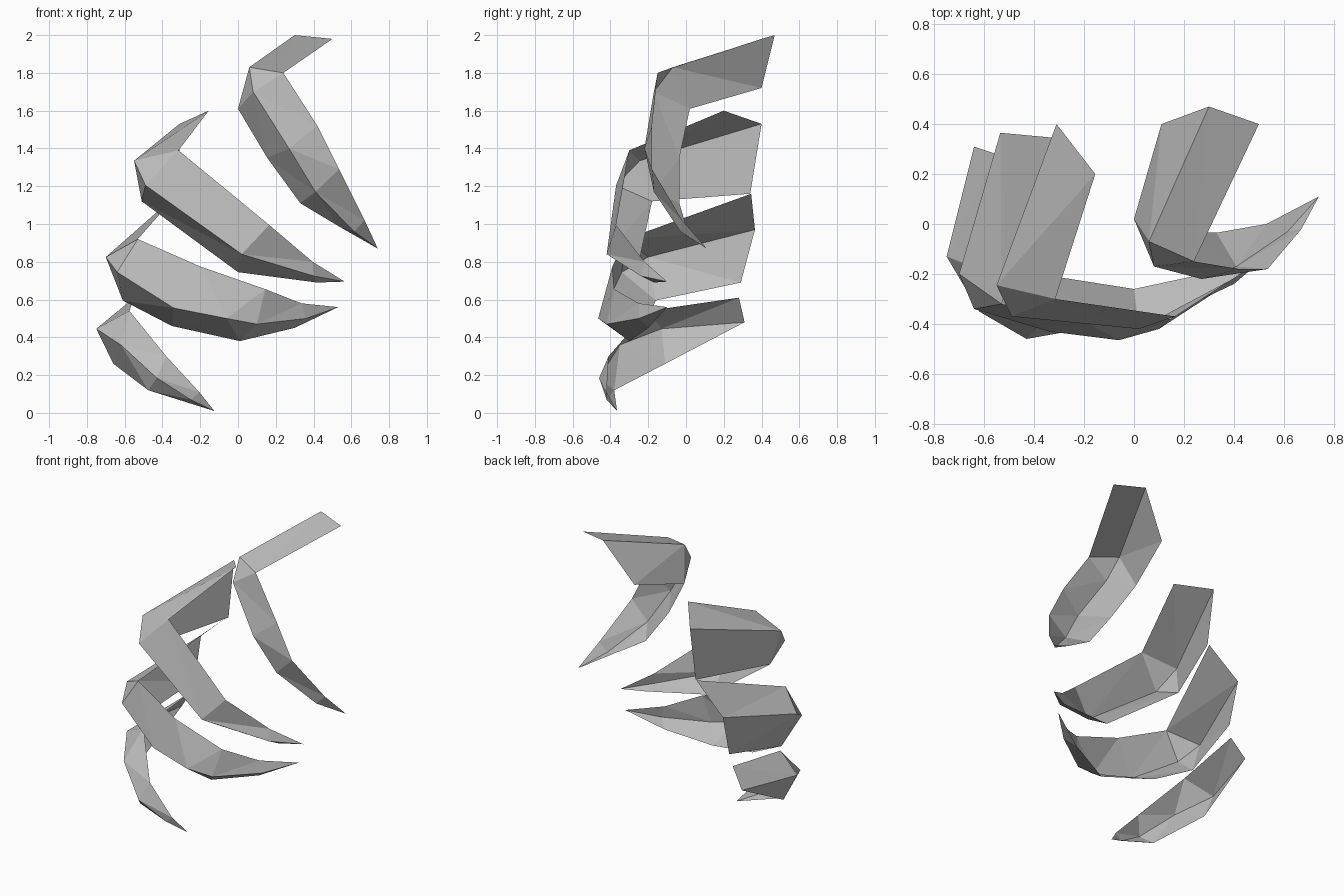
import bpy, bmesh

grey = bpy.data.materials.new("plain grey")
grey.diffuse_color = (0.5, 0.5, 0.5, 1)


def rail(points):
    """Fill gaps (None) by repeating the previous point."""
    out = []
    for p in points:
        out.append(p if p else out[-1])
    return out


def claw_plate(name, upper, ridge, lower):
    """Open two-sided plate: upper strip and lower strip meeting on a ridge."""
    rails = [rail(r) for r in (upper, ridge, lower)]
    bm = bmesh.new()
    cache = {}

    def vert(p):
        if p not in cache:
            cache[p] = bm.verts.new(p)
        return cache[p]

    for a, b in zip(rails, rails[1:]):
        for i in range(len(a) - 1):
            corners = []
            for p in (a[i], b[i], b[i + 1], a[i + 1]):
                v = vert(p)
                if v not in corners:
                    corners.append(v)
            if len(corners) > 2:
                bm.faces.new(corners)
    bmesh.ops.triangulate(bm, faces=[f for f in bm.faces if len(f.verts) > 3])
    mesh = bpy.data.meshes.new(name)
    bm.to_mesh(mesh)
    bm.free()
    mesh.materials.append(grey)
    obj = bpy.data.objects.new(name, mesh)
    bpy.context.collection.objects.link(obj)


# Top claw
tip = (.74, .11, .87)
claw_plate(
    "top_claw",
    [(.50, .40, 1.98), (.24, -.15, 1.80), None, (.42, -.18, 1.52), (.535, -.18, 1.29), (.67, -.02, 1.02), tip],
    [(.30, .47, 2.0), (.06, -.07, 1.83), (.08, -.17, 1.70), (.27, -.22, 1.40), (.41, -.17, 1.17), (.615, -.03, .96), tip],
    [(.11, .40, 1.72), (0, .02, 1.61), None, (.155, -.035, 1.35), (.33, -.035, 1.11), (.53, 0, .99), tip])

# Long upper claw
tip = (.565, -.10, .695)
claw_plate(
    "upper_claw",
    [(-.155, .20, 1.60), (-.315, -.30, 1.39), None, (.165, -.37, .995), (.395, -.22, .80), tip],
    [(-.31, .40, 1.53), (-.55, -.245, 1.335), (-.49, -.37, 1.205), (.02, -.42, .84), (.40, -.24, .725), tip],
    [(-.31, .34, 1.16), (-.51, -.18, 1.12), None, (0, -.26, .745), (.42, -.17, .69), tip])

# Long lower claw
tip = (.53, -.10, .56)
claw_plate(
    "lower_claw",
    [(-.32, .345, 1.16), (-.53, -.32, .92), None, (-.20, -.39, .775), (.145, -.38, .655), None, (.335, -.25, .58), tip],
    [(-.535, .365, .97), (-.70, -.20, .825), (-.64, -.34, .745), (-.34, -.43, .555), (-.06, -.465, .50),
     (.10, -.42, .47), (.36, -.25, .50), tip],
    [(-.53, .29, .69), (-.61, -.16, .595), None, (-.35, -.22, .46), (.01, -.30, .38), None, (.30, -.20, .45), tip])

# Small bottom claw
tip = (-.125, -.365, .01)
claw_plate(
    "bottom_claw",
    [(-.55, .28, .61), (-.575, -.20, .54), None, (-.38, -.41, .30), (-.205, -.42, .11), tip],
    [(-.64, .31, .48), (-.75, -.13, .445), (-.62, -.35, .36), (-.43, -.46, .185), (-.25, -.42, .07), tip],
    [(-.64, .31, .48), (-.66, -.11, .26), None, (-.475, -.38, .12), None, tip])
